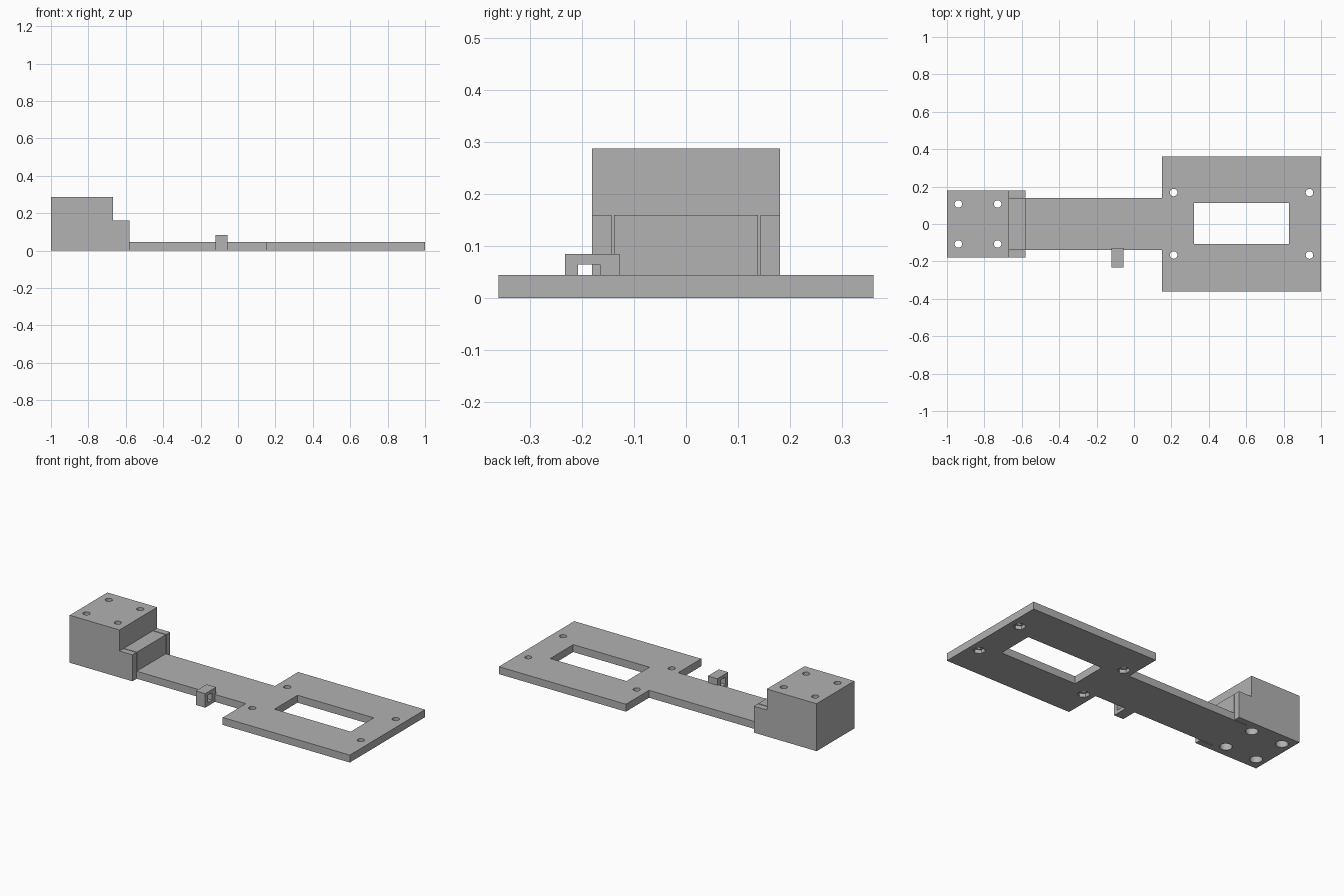
import bpy, bmesh, math
from mathutils import Matrix

if "Cube" in bpy.data.objects:
    bpy.data.objects.remove(bpy.data.objects["Cube"], do_unlink=True)

grey = bpy.data.materials.new("plain grey")
grey.use_nodes = True
grey.diffuse_color = (0.445, 0.445, 0.445, 1)
grey.node_tree.nodes["Principled BSDF"].inputs["Base Color"].default_value = grey.diffuse_color


def finish(name, bm):
    bmesh.ops.recalc_face_normals(bm, faces=bm.faces)
    mesh = bpy.data.meshes.new(name)
    bm.to_mesh(mesh)
    bm.free()
    mesh.materials.append(grey)
    obj = bpy.data.objects.new(name, mesh)
    bpy.context.collection.objects.link(obj)
    return obj


def prism(name, outline, y0, y1):
    """Extrude an (x, z) outline along y."""
    bm = bmesh.new()
    face = bm.faces.new([bm.verts.new((x, y0, z)) for x, z in outline])
    new = bmesh.ops.extrude_face_region(bm, geom=[face])["geom"]
    moved = [v for v in new if isinstance(v, bmesh.types.BMVert)]
    bmesh.ops.translate(bm, verts=moved, vec=(0, y1 - y0, 0))
    return finish(name, bm)


def box(name, x0, x1, y0, y1, z0, z1):
    return prism(name, [(x0, z0), (x1, z0), (x1, z1), (x0, z1)], y0, y1)


def drill(x, y, radius, z0, z1, sides=32):
    bm = bmesh.new()
    bmesh.ops.create_cone(bm, cap_ends=True, segments=sides, radius1=radius,
                          radius2=radius, depth=z1 - z0,
                          matrix=Matrix.Translation((x, y, (z0 + z1) / 2)))
    return finish("drill_cutter", bm)


def cut(obj, cutters):
    """Subtract the cutters, keep the result and drop the helpers."""
    for c in cutters:
        c.hide_render = True
        mod = obj.modifiers.new("cut", "BOOLEAN")
        mod.operation, mod.solver, mod.object = "DIFFERENCE", "EXACT", c
    graph = bpy.context.evaluated_depsgraph_get()
    mesh = bpy.data.meshes.new_from_object(obj.evaluated_get(graph))
    obj.modifiers.clear()
    obj.data = mesh
    for c in cutters:
        bpy.data.objects.remove(c, do_unlink=True)


THICK = 0.045
LOW = -0.05

# Wide plate: rectangular window, screw holes and hex nut pockets underneath
plate = box("mounting_plate", 0.15, 1, -0.36, 0.36, 0, THICK)
cutters = [box("window_cutter", 0.32, 0.83, -0.108, 0.112, LOW, 0.1)]
for x in (0.212, 0.938):
    for y in (-0.166, 0.168):
        cutters.append(drill(x, y, 0.02, LOW, 0.1))
        cutters.append(drill(x, y, 0.034, LOW, 0.022, 6))
cut(plate, cutters)

# Flat arm joining the plate to the block
box("arm", -0.58, 0.15, -0.139, 0.139, 0, THICK)

# Stepped block: counterbored holes and two thin slots beside the step
block = prism("end_block", [(-1, 0), (-0.58, 0), (-0.58, 0.16), (-0.667, 0.16),
                            (-0.667, 0.287), (-1, 0.287)], -0.18, 0.18)
cutters = []
for side in (-1, 1):
    a, b = sorted((side * 0.138, side * 0.143))
    cutters.append(box("slot_cutter", -0.667, -0.5, a, b, LOW, 0.2))
    for x in (-0.939, -0.729):
        cutters.append(drill(x, side * 0.107, 0.02, LOW, 0.35))
        cutters.append(drill(x, side * 0.107, 0.034, LOW, 0.2))
cut(block, cutters)

# Small cable loop on the front edge of the arm
loop = box("cable_loop", -0.12, -0.057, -0.232, -0.128, 0, 0.085)
cut(loop, [box("loop_cutter", -0.2, 0, -0.207, -0.165, 0.02, 0.065)])

# Smooth hole walls, crisp edges elsewhere
for obj in (plate, block):
    bpy.ops.object.select_all(action="DESELECT")
    obj.select_set(True)
    bpy.context.view_layer.objects.active = obj
    bpy.ops.object.shade_smooth_by_angle(angle=math.radians(30))
